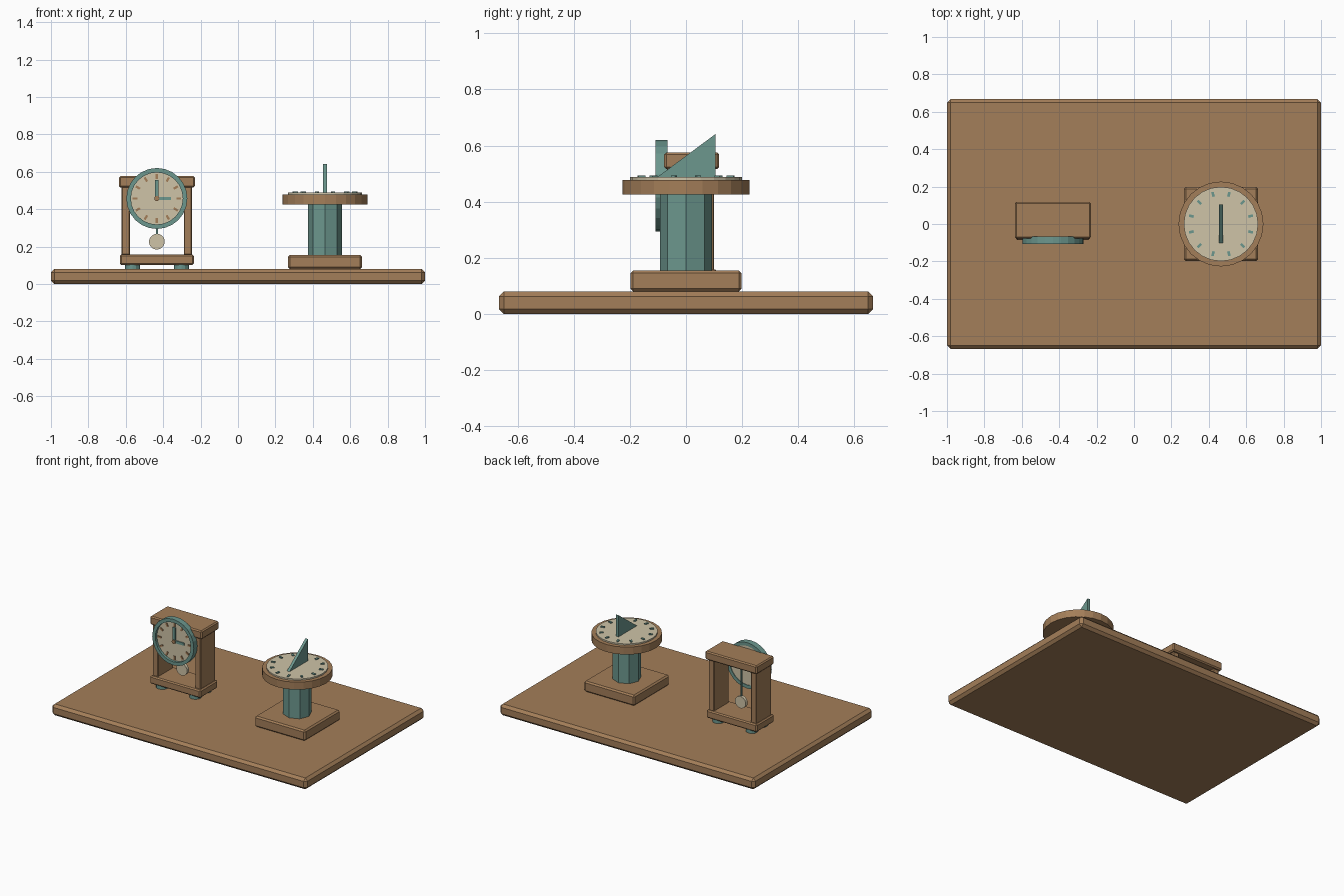
import bpy, bmesh
from math import pi, sin, cos
from mathutils import Matrix

if "Cube" in bpy.data.objects:
    bpy.data.objects.remove(bpy.data.objects["Cube"])


def material(name, rgb):
    m = bpy.data.materials.new(name)
    m.diffuse_color = (*rgb, 1)
    m.use_nodes = True
    m.node_tree.nodes["Principled BSDF"].inputs["Base Color"].default_value = m.diffuse_color
    return m


WOOD = material("wood", (0.37, 0.21, 0.10))
TEAL = material("teal", (0.15, 0.31, 0.27))
CREAM = material("cream", (0.62, 0.55, 0.39))


def finish(name, bm, mat, matrix=Matrix()):
    bmesh.ops.transform(bm, matrix=matrix, verts=bm.verts)
    bmesh.ops.recalc_face_normals(bm, faces=bm.faces)
    me = bpy.data.meshes.new(name)
    bm.to_mesh(me)
    bm.free()
    me.materials.append(mat)
    ob = bpy.data.objects.new(name, me)
    bpy.context.collection.objects.link(ob)
    return ob


def box(name, x, y, z, mat, bevel=0.0, matrix=Matrix()):
    """Box from (min, max) ranges, with an optional one-step chamfer."""
    bm = bmesh.new()
    bmesh.ops.create_cube(bm, size=1)
    for v in bm.verts:
        v.co = [r[0] if c < 0 else r[1] for c, r in zip(v.co, (x, y, z))]
    if bevel:
        bmesh.ops.bevel(bm, geom=bm.edges[:], offset=bevel, segments=1, affect='EDGES')
    return finish(name, bm, mat, matrix)


def disc(name, r, z0, z1, sides, mat, matrix=Matrix()):
    bm = bmesh.new()
    bmesh.ops.create_cone(bm, cap_ends=True, segments=sides, radius1=r, radius2=r,
                          depth=z1 - z0, matrix=Matrix.Translation((0, 0, (z0 + z1) / 2)))
    return finish(name, bm, mat, matrix)


def ring(name, r_out, r_in, z0, z1, sides, mat, matrix=Matrix()):
    bm = bmesh.new()
    rows = []
    for i in range(sides):
        a = 2 * pi * i / sides
        rows.append([bm.verts.new((r * cos(a), r * sin(a), z)) for r, z in
                     ((r_out, z0), (r_out, z1), (r_in, z1), (r_in, z0))])
    for i in range(sides):
        p, q = rows[i], rows[(i + 1) % sides]
        for k in range(4):
            j = (k + 1) % 4
            bm.faces.new((p[k], q[k], q[j], p[j]))
    return finish(name, bm, mat, matrix)


# Display board
box("board", (-1, 1), (-0.667, 0.667), (0, 0.08), WOOD, 0.018)

# Sundial
SX = 0.465
at = Matrix.Translation((SX, 0, 0))
box("sundial_plinth", (-0.198, 0.198), (-0.198, 0.198), (0.08, 0.155), WOOD, 0.01, at)
disc("sundial_column", 0.092, 0.15, 0.43, 8, TEAL, at)
disc("sundial_table", 0.227, 0.425, 0.478, 24, WOOD, at)
disc("sundial_dial", 0.199, 0.47, 0.488, 24, CREAM, at)
for i in range(12):
    turn = Matrix.Rotation(pi / 12 + i * pi / 6, 4, 'Z')
    box("sundial_hour_mark", (0.151, 0.177), (-0.007, 0.007), (0.484, 0.494), TEAL, 0, at @ turn)

# Triangular gnomon
bm = bmesh.new()
tri = bm.faces.new([bm.verts.new((-0.01, y, z)) for y, z in
                    ((-0.107, 0.484), (0.105, 0.484), (0.105, 0.641))])
ext = bmesh.ops.extrude_face_region(bm, geom=[tri])["geom"]
bmesh.ops.translate(bm, vec=(0.02, 0, 0),
                    verts=[g for g in ext if isinstance(g, bmesh.types.BMVert)])
finish("sundial_gnomon", bm, TEAL, at)

# Mantel clock case
CX = -0.434
at = Matrix.Translation((CX, 0, 0))
box("clock_base", (-0.198, 0.198), (-0.086, 0.112), (0.102, 0.158), WOOD, 0.008, at)
box("clock_top", (-0.203, 0.203), (-0.078, 0.118), (0.516, 0.576), WOOD, 0.008, at)
for s in (-1, 1):
    xs = sorted((s * 0.144, s * 0.188))
    box("clock_side", xs, (-0.068, 0.1), (0.155, 0.52), WOOD, 0.004, at)
    for y in (-0.042, 0.068):
        disc("clock_foot", 0.04, 0.078, 0.105, 12, TEAL,
             Matrix.Translation((CX + s * 0.131, y, 0)))

# Clock dial; local z points to the front (-y), local y points up
dial = Matrix.Translation((CX, 0, 0.457)) @ Matrix.Rotation(pi / 2, 4, 'X')
ring("clock_bezel", 0.163, 0.139, 0.066, 0.108, 24, TEAL, dial)
disc("clock_dial", 0.142, 0.07, 0.09, 24, CREAM, dial)
for i in range(12):
    turn = Matrix.Rotation(i * pi / 6, 4, 'Z')
    box("clock_hour_mark", (0.104, 0.13), (-0.006, 0.006), (0.086, 0.096), WOOD, 0, dial @ turn)
box("minute_hand", (-0.009, 0.009), (-0.012, 0.1), (0.088, 0.099), TEAL, 0, dial)
box("hour_hand", (-0.012, 0.077), (-0.009, 0.009), (0.088, 0.097), TEAL, 0, dial)
disc("hand_cap", 0.014, 0.088, 0.104, 12, WOOD, dial)

# Pendulum
box("pendulum_rod", (-0.005, 0.005), (-0.005, 0.005), (0.23, 0.52), TEAL, 0, at)
disc("pendulum_bob", 0.042, -0.011, 0.011, 20, CREAM,
     Matrix.Translation((CX, 0, 0.226)) @ Matrix.Rotation(pi / 2, 4, 'X'))
